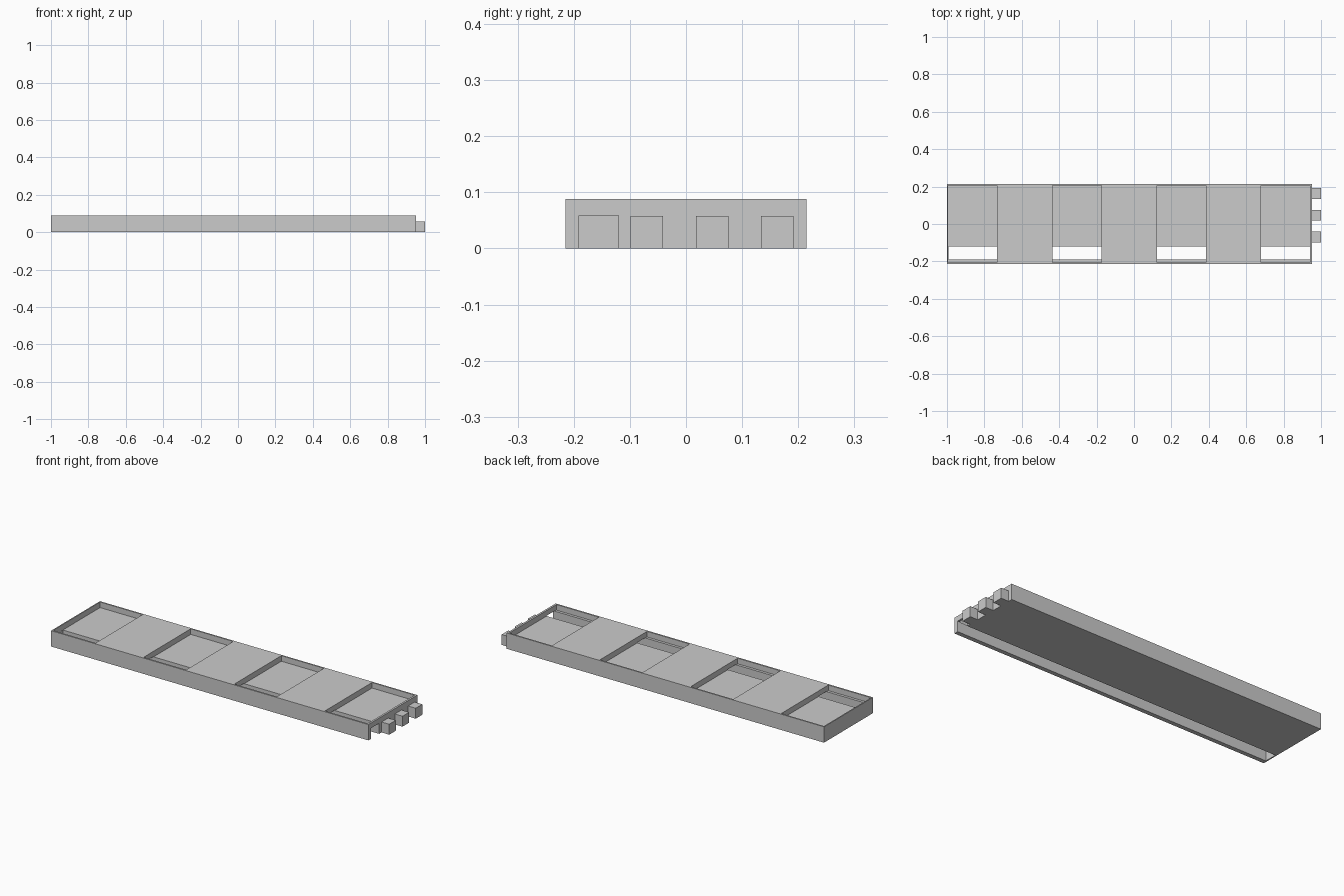
import bpy

cube = bpy.data.objects.get("Cube")
if cube:
    bpy.data.objects.remove(cube, do_unlink=True)

grey = bpy.data.materials.new("plain grey")
grey.use_nodes = True
colour = (0.6, 0.6, 0.6, 1)
grey.diffuse_color = colour
grey.node_tree.nodes["Principled BSDF"].inputs["Base Color"].default_value = colour


def box(name, low, high):
    """Axis-aligned box between two corners."""
    bpy.ops.mesh.primitive_cube_add(size=1)
    obj = bpy.context.object
    obj.name = name
    for v in obj.data.vertices:
        v.co = [(a + b) / 2 + c * (b - a) for a, b, c in zip(low, high, v.co)]
    obj.data.materials.append(grey)
    return obj


def cut(target, cutter):
    """Subtract the cutter and remove it."""
    mod = target.modifiers.new("cut", "BOOLEAN")
    mod.operation = "DIFFERENCE"
    mod.solver = "EXACT"
    mod.object = cutter
    bpy.context.view_layer.objects.active = target
    bpy.ops.object.modifier_apply(modifier=mod.name)
    bpy.data.objects.remove(cutter, do_unlink=True)


END = 0.953
HALF = 0.215
TOP = 0.088

# Long tray body
body = box("tray_body", (-1, -HALF, 0), (END, HALF, TOP))

# Cable channel along the front, open below and at the left end
cut(body, box("channel_cutter", (-0.993, -0.191, -0.1), (1.2, -0.12, 0.059)))

# Four shallow pockets that break into the channel
for i in range(4):
    x = -0.994 + i * 0.558
    cut(body, box("pocket_cutter", (x, -0.206, 0.057), (x + 0.262, 0.207, 0.2)))

# Three pegs on the left end
for i, y in enumerate((-0.099, 0.018, 0.134)):
    box(f"end_peg_{i + 1}", (END, y, 0), (1, y + 0.058, 0.058))
